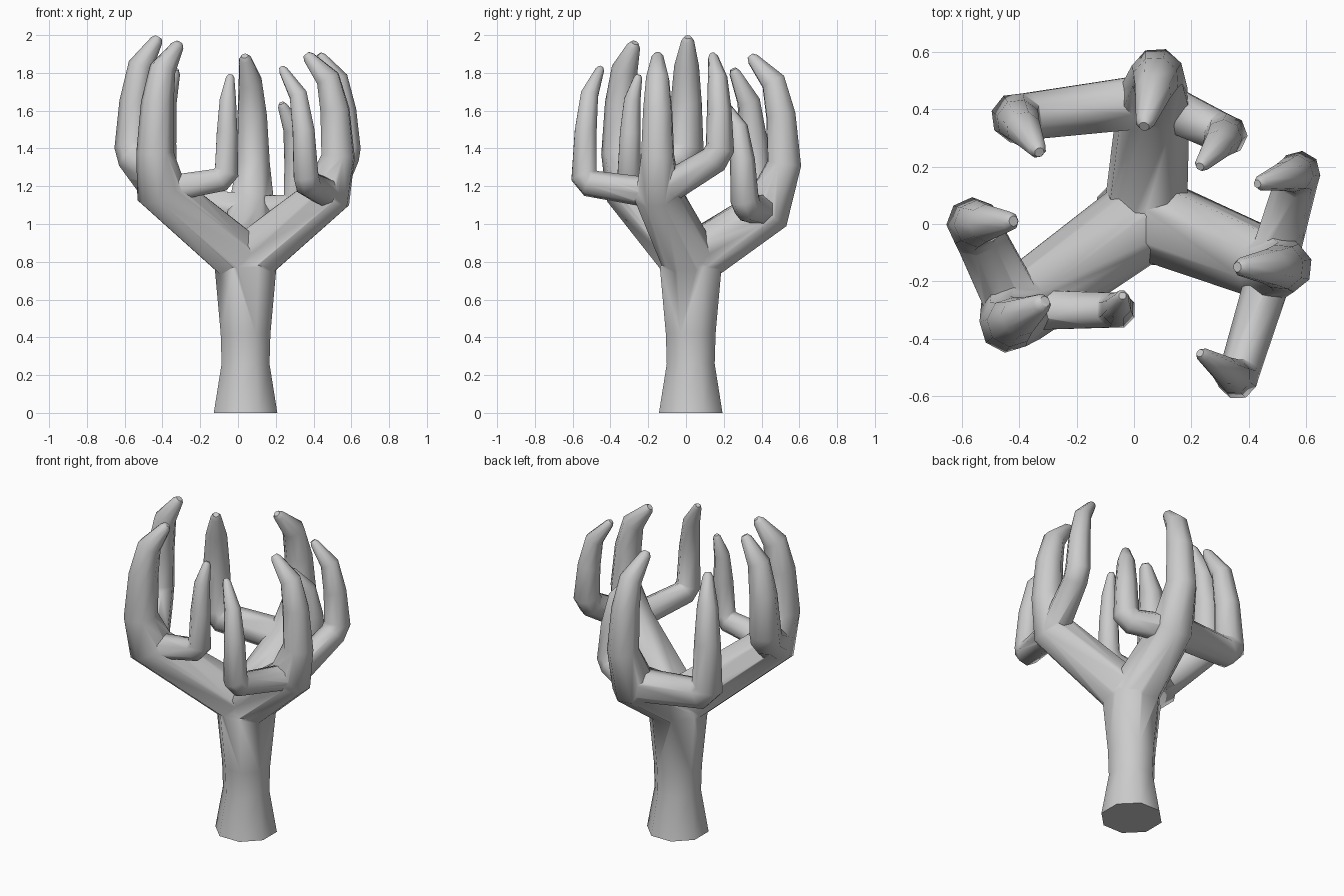
import bpy, bmesh, math
from mathutils import Vector

if "Cube" in bpy.data.objects:
    bpy.data.objects.remove(bpy.data.objects["Cube"])

SIDES = 8
TOP = (Vector((.04, .025, .80)), .145)   # where the limbs leave the trunk

def tube(name, joints):
    """Closed eight-sided tube through (point, radius) joints with mitred bends."""
    pts = [Vector(p) for p, r in joints]
    dirs = [(b - a).normalized() for a, b in zip(pts, pts[1:])]
    u = dirs[0].cross(Vector((0, 1, 0))).normalized()
    bm = bmesh.new()
    rings = []
    for i, (p, (_, r)) in enumerate(zip(pts, joints)):
        d = dirs[max(i - 1, 0)]
        nxt = dirs[min(i, len(dirs) - 1)]
        n, w = d + nxt, d.cross(u)
        ring = []
        for k in range(SIDES):
            a = math.tau * (k + .5) / SIDES
            o = (u * math.cos(a) + w * math.sin(a)) * r * 1.04
            ring.append(bm.verts.new(p + o - d * (o.dot(n) / d.dot(n))))
        rings.append(ring)
        u = d.rotation_difference(nxt) @ u
    for a, b in zip(rings, rings[1:]):
        for k in range(SIDES):
            m = (k + 1) % SIDES
            bm.faces.new((a[k], a[m], b[m], b[k]))
    bm.faces.new(rings[0][::-1])
    bm.faces.new(rings[-1])
    bmesh.ops.recalc_face_normals(bm, faces=bm.faces[:])
    mesh = bpy.data.meshes.new(name)
    bm.to_mesh(mesh)
    bm.free()
    obj = bpy.data.objects.new(name, mesh)
    bpy.context.collection.objects.link(obj)
    return obj

def hook(elbow, r, tip):
    """Joints of an upright finger that hooks inward to a thin tip."""
    a, b = Vector(elbow), Vector(tip)
    # (height fraction, inward fraction, thickness fraction)
    out = []
    for up, inward, thick in ((.45, .1, .88), (.76, .32, .7), (.97, .92, .36), (1, 1, .2)):
        p = a.lerp(b, inward)
        p.z = a.z + (b.z - a.z) * up
        out.append((p, r * thick))
    return out

def limb(side, fork, r, main, *others):
    """Limb running into its main finger, plus side fingers from the fork."""
    elbow, er, tip = main
    parts = [tube(side + "_limb", [TOP, (fork, r), (elbow, er)] + hook(*main))]
    for elbow, er, tip in others:
        f, e = Vector(fork), Vector(elbow)
        back = e + (f - e).normalized() * er * .55      # chamfered elbow
        up = e + Vector((0, 0, er * .55))
        parts.append(tube(side + "_finger",
                          [(f, er * 1.15), (back, er), (up, er)] + hook(elbow, er, tip)))
    return parts

# Trunk with a flared foot
c = (.04, .025)
stand = tube("clawed_tree_stand", [((*c, z), r) for z, r in
             ((0, .175), (.26, .132), (.42, .137), (.77, .17), (.86, .12))])

# Three limbs: fork, main finger, two side fingers
parts = limb("back", (.07, .43, 1.07), .125,
             ((.08, .52, 1.32), .09, (.035, .34, 1.89)),
             ((-.41, .37, 1.11), .085, (-.33, .25, 1.82)),
             ((.32, .31, 1.09), .072, (.23, .20, 1.64)))
parts += limb("right", (.48, -.15, 1.16), .12,
              ((.53, -.15, 1.36), .088, (.36, -.15, 1.90)),
              ((.575, .18, 1.36), .072, (.43, .14, 1.90)),
              ((.36, -.54, 1.22), .068, (.23, -.45, 1.83)))
parts += limb("left", (-.41, -.30, 1.18), .125,
              ((-.44, -.35, 1.38), .095, (-.31, -.27, 1.96)),
              ((-.56, .0, 1.36), .09, (-.42, .01, 1.99)),
              ((-.06, -.30, 1.24), .064, (-.04, -.25, 1.79)))

# Fuse everything into one skin
bpy.context.view_layer.objects.active = stand
stand.select_set(True)
for p in parts:
    mod = stand.modifiers.new("fuse", 'BOOLEAN')
    mod.operation, mod.solver, mod.object = 'UNION', 'EXACT', p
    bpy.ops.object.modifier_apply(modifier=mod.name)
    bpy.data.objects.remove(p)
bpy.ops.object.shade_smooth_by_angle(angle=math.radians(55))
